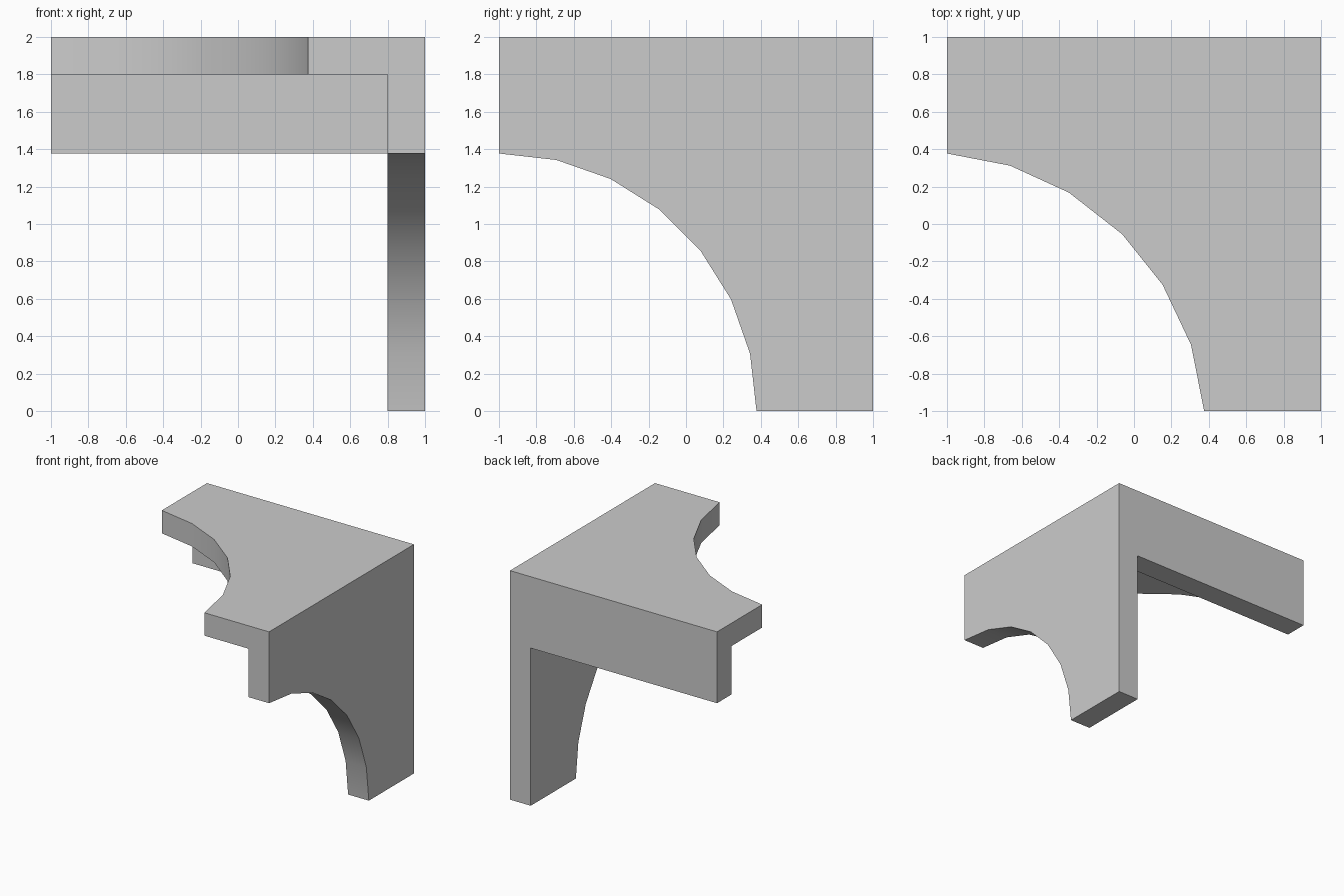
import bpy
import bmesh
from math import sin, cos, radians
from mathutils import Vector

if "Cube" in bpy.data.objects:
    bpy.data.objects.remove(bpy.data.objects["Cube"])


def panel(name, profile, offset):
    """Closed planar profile extruded along offset."""
    bm = bmesh.new()
    face = bm.faces.new([bm.verts.new(p) for p in profile])
    ext = bmesh.ops.extrude_face_region(bm, geom=[face])
    moved = [v for v in ext["geom"] if isinstance(v, bmesh.types.BMVert)]
    bmesh.ops.translate(bm, verts=moved, vec=Vector(offset))
    bmesh.ops.recalc_face_normals(bm, faces=bm.faces)
    mesh = bpy.data.meshes.new(name)
    bm.to_mesh(mesh)
    bm.free()
    ob = bpy.data.objects.new(name, mesh)
    bpy.context.collection.objects.link(ob)
    return ob


R, T = 1.377, 0.2  # arch radius, panel thickness

# Top panel with a slightly flattened concave front-left corner
curve = [(-1, 0.377), (-0.663, 0.312), (-0.348, 0.168), (-0.064, -0.054),
         (0.153, -0.325), (0.305, -0.646), (0.375, -1)]
top = panel("corner_bracket",
            [(x, y, 2) for x, y in curve + [(1, -1), (1, 1), (-1, 1)]], (0, 0, -T))

# Side panel with a quarter-round arch of seven segments
arch = [(-1 + R * sin(radians(90 * i / 7)), R * cos(radians(90 * i / 7))) for i in range(8)]
arch[-1] = (R - 1, 0)
side = panel("side_panel",
             [(1, y, z) for y, z in arch + [(1, 0), (1, 2), (-1, 2)]], (-T, 0, 0))

# Back rail
back = panel("back_rail",
             [(-1, 1, R), (1, 1, R), (1, 1, 2), (-1, 1, 2)], (0, -T, 0))

# Fuse the panels into one solid
bpy.context.view_layer.objects.active = top
top.select_set(True)
for part in (side, back):
    mod = top.modifiers.new("fuse", 'BOOLEAN')
    mod.operation = 'UNION'
    mod.solver = 'EXACT'
    mod.object = part
    bpy.ops.object.modifier_apply(modifier=mod.name)
    bpy.data.objects.remove(part)

# Smooth curved walls, sharp corners
bpy.ops.object.shade_smooth_by_angle(angle=radians(30))
